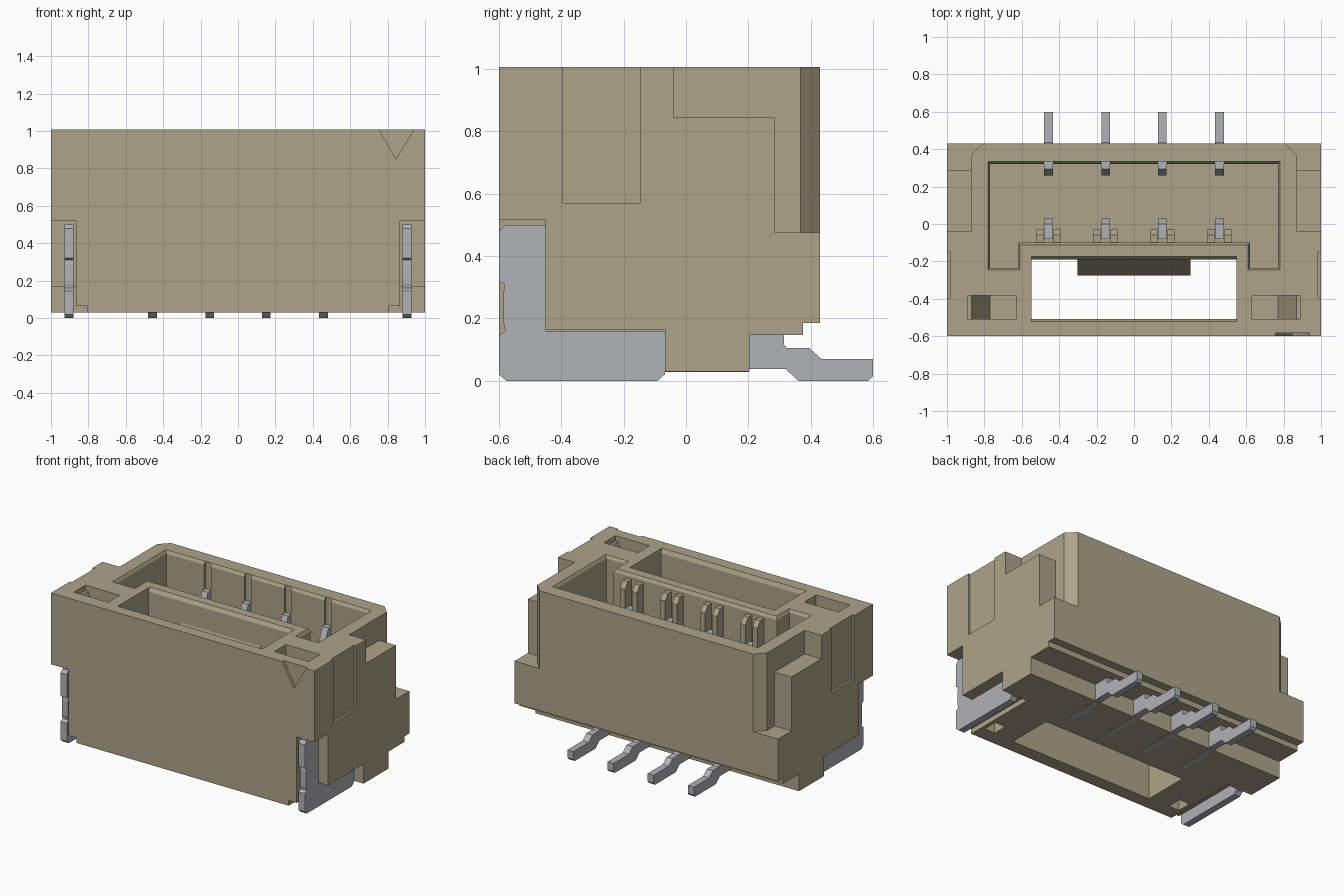
import bpy, bmesh

if "Cube" in bpy.data.objects:
    bpy.data.objects.remove(bpy.data.objects["Cube"])


def material(name, rgb):
    m = bpy.data.materials.new(name)
    m.diffuse_color = (*rgb, 1)
    m.use_nodes = True
    m.node_tree.nodes["Principled BSDF"].inputs["Base Color"].default_value = m.diffuse_color
    return m


TAN = material("tan_plastic", (0.42, 0.372, 0.255))
METAL = material("tin_metal", (0.44, 0.445, 0.47))


def loft(name, pts, axis, lo, hi, mat=TAN, end_pts=None):
    """Closed solid from a profile at lo to a (possibly different) profile at hi."""
    def place(p, d):
        return {"x": (d, p[0], p[1]), "y": (p[0], d, p[1]), "z": (p[0], p[1], d)}[axis]
    bm = bmesh.new()
    a = [bm.verts.new(place(p, lo)) for p in pts]
    b = [bm.verts.new(place(p, hi)) for p in (end_pts or pts)]
    bm.faces.new(a)
    bm.faces.new(b)
    n = len(a)
    for i in range(n):
        bm.faces.new((a[i], a[(i + 1) % n], b[(i + 1) % n], b[i]))
    bmesh.ops.recalc_face_normals(bm, faces=bm.faces)
    me = bpy.data.meshes.new(name)
    bm.to_mesh(me)
    bm.free()
    ob = bpy.data.objects.new(name, me)
    bpy.context.collection.objects.link(ob)
    me.materials.append(mat)
    return ob


def rect(a0, a1, b0, b1):
    return [(a0, b0), (a1, b0), (a1, b1), (a0, b1)]


def box(name, x0, x1, y0, y1, z0, z1, mat=TAN):
    return loft(name, rect(x0, x1, y0, y1), "z", z0, z1, mat)


cutters = []


def cut(*args):
    cutters.append(box("cutter", *args))


def cut_loft(*args, **kw):
    cutters.append(loft("cutter", *args, **kw))


TOP = 1.007
PINS = [-0.457, -0.152, 0.152, 0.457]

# Housing block with its stepped underside
housing = loft("housing", [(-0.6, 0.03), (0.203, 0.03), (0.203, 0.147), (0.375, 0.147),
                           (0.375, 0.185), (0.43, 0.185), (0.43, TOP), (-0.6, TOP)],
               "x", -1, 1)

# Plug cavity, stepped in plan, with a thin chamfered rim
def cavity(e):
    half = [(0.77 + e, 0.322 + e), (0.77 + e, -0.235 - e), (0.62 - e, -0.235 - e), (0.62 - e, -0.1 - e)]
    return half + [(-x, y) for x, y in reversed(half)]


cut_loft(cavity(0), "z", 0.25, 1.1)
cut_loft(cavity(-0.004), "z", 0.98, 1.012, end_pts=cavity(0.014))

# Latch window through the full height, chamfered at the top
cut(-0.547, 0.547, -0.508, -0.19, -0.1, 1.1)
cut_loft(rect(-0.545, 0.545, -0.506, -0.194), "z", 0.975, 1.012,
         end_pts=rect(-0.549, 0.549, -0.524, -0.172))

# Pin grooves in the rear cavity wall
for x in PINS:
    cut(x - 0.025, x + 0.025, 0.3, 0.335, 0.25, 1.1)

# Orientation triangle on the front
cut_loft([(0.755, TOP + 0.001), (0.94, TOP + 0.001), (0.845, 0.85)], "y", -0.7, -0.583)

for s in (-1, 1):
    def side(x0, x1, *rest):
        cut(min(s * x0, s * x1), max(s * x0, s * x1), *rest)
    # Upper rear shoulders and corner chamfers
    side(0.872, 1.1, -0.04, 0.6, 0.845, 1.1)
    side(0.872, 1.1, 0.285, 0.6, 0.475, 1.1)
    cut_loft([(s * 0.805, 0.435), (s * 0.875, 0.365), (s * 0.95, 0.365), (s * 0.95, 0.5),
              (s * 0.805, 0.5)], "z", 0.475, 1.1)
    # Shallow side panel
    side(0.985, 1.1, -0.395, -0.147, 0.57, 1.1)
    # Recess for the solder tab
    side(0.865, 1.1, -0.7, -0.45, -0.1, 0.518)
    side(0.865, 1.1, -0.7, -0.067, -0.1, 0.165)
    side(0.805, 1.1, -0.7, -0.067, -0.1, 0.065)
    # Top pocket with a sloping outer wall, and small bottom pocket
    cut_loft([(s * 0.632, 0.7), (s * 0.77, 0.7), (s * 0.87, 0.97), (s * 0.89, 0.97),
              (s * 0.89, 1.1), (s * 0.632, 1.1)], "y", -0.508, -0.382)
    side(0.7, 0.78, -0.5, -0.4, -0.1, 0.2)

# Apply all the cuts
for c in cutters:
    m = housing.modifiers.new("cut", "BOOLEAN")
    m.operation, m.solver, m.object = "DIFFERENCE", "EXACT", c
bpy.context.view_layer.update()
dg = bpy.context.evaluated_depsgraph_get()
mesh = bpy.data.meshes.new_from_object(housing.evaluated_get(dg))
housing.modifiers.clear()
housing.data = mesh
for c in cutters:
    bpy.data.objects.remove(c)
mesh.materials.clear()
mesh.materials.append(TAN)
mesh.polygons.foreach_set("material_index", [0] * len(mesh.polygons))

# Sloped latch catch inside the window
loft("latch_catch", [(-0.185, 0.85), (-0.275, 0.58), (-0.275, 0.5), (-0.185, 0.5)], "x", -0.303, 0.303)

# Contacts: rear solder foot, base bar and two upright prongs
for i, x in enumerate(PINS):
    loft(f"contact_{i + 1}", [
        (-0.08, 0.028), (0.2, 0.028), (0.2, 0.038), (0.32, 0.038), (0.36, 0), (0.585, 0), (0.6, 0.015), (0.6, 0.07),
        (0.435, 0.07), (0.395, 0.105), (0.325, 0.105), (0.315, 0.115), (0.315, 0.147),
        (0.333, 0.26), (0.333, 0.82), (0.295, 0.82), (0.26, 0.74), (0.26, 0.24),
        (0.03, 0.24), (0.03, 0.74), (0.0, 0.8), (-0.08, 0.8)],
        "x", x - 0.023, x + 0.023, METAL)
    # Guide ribs either side of the front prong
    for s in (-1, 1):
        a, b = sorted((x + s * 0.027, x + s * 0.064))
        loft("guide_rib", [(-0.105, 0.24), (-0.03, 0.24), (-0.03, 0.93), (-0.06, 0.97), (-0.105, 0.97)],
             "x", a, b)

# L-shaped solder tabs with two edge nubs
for s, label in ((-1, "left"), (1, "right")):
    a, b = sorted((s * 0.88, s * 0.927))
    loft(f"solder_tab_{label}", [
        (-0.6, 0.02), (-0.577, 0), (-0.09, 0), (-0.067, 0.022), (-0.067, 0.16), (-0.45, 0.16),
        (-0.45, 0.5), (-0.58, 0.5), (-0.6, 0.48), (-0.6, 0.32), (-0.582, 0.31), (-0.585, 0.285),
        (-0.585, 0.185), (-0.58, 0.16), (-0.6, 0.145)], "x", a, b, METAL)
